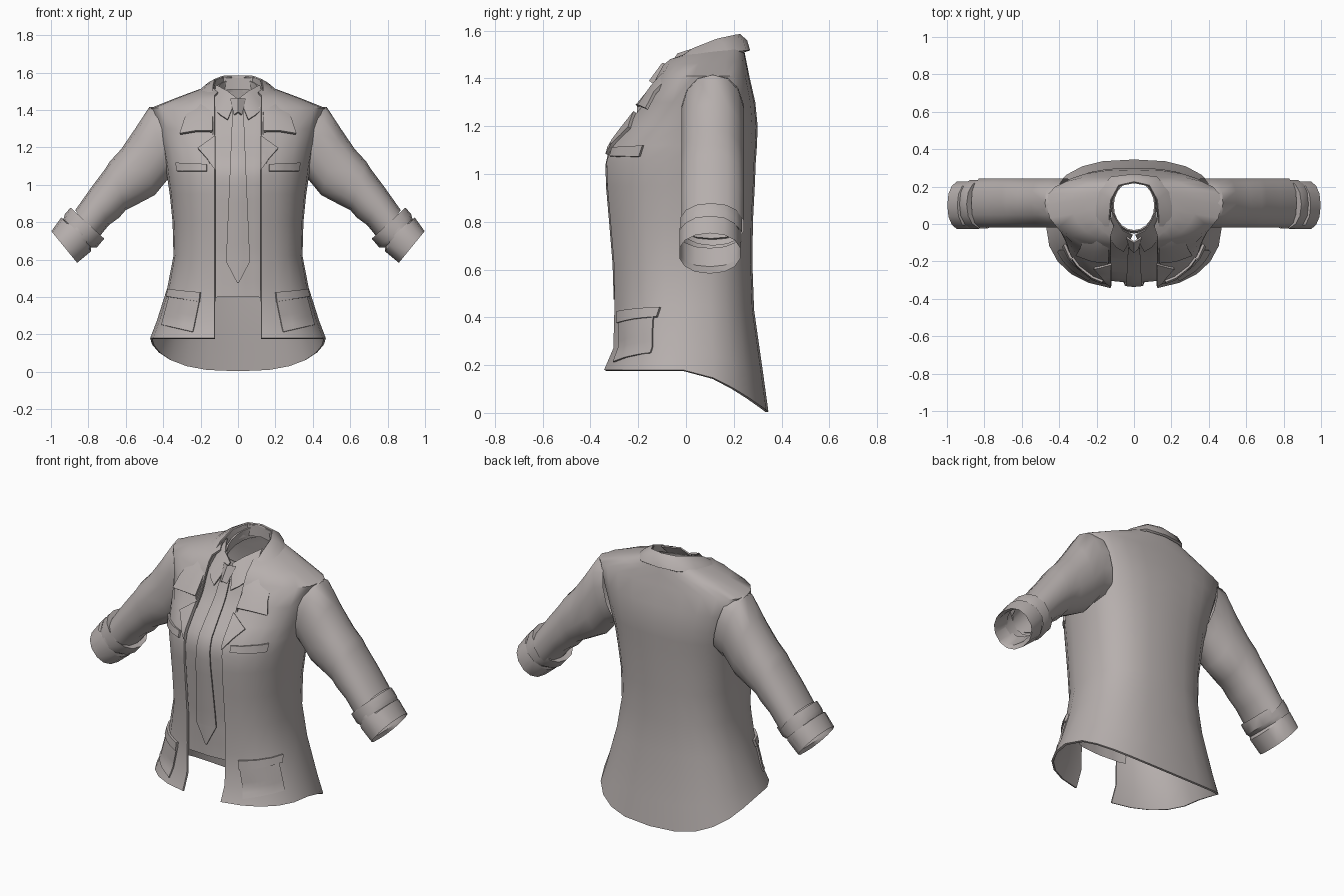
import bpy, math
from mathutils import Vector
from mathutils.bvhtree import BVHTree

if "Cube" in bpy.data.objects:
    bpy.data.objects.remove(bpy.data.objects["Cube"])

cloth = bpy.data.materials.new("warm_grey_cloth")
cloth.diffuse_color = (0.47, 0.43, 0.42, 1)
cloth.use_nodes = True
cloth.node_tree.nodes["Principled BSDF"].inputs["Base Color"].default_value = cloth.diffuse_color


def make(name, verts, faces, thick=0.0, mirror=False, angle=40, offset=-1):
    """Create a smooth cloth object, optionally mirrored in x and thickened."""
    me = bpy.data.meshes.new(name)
    me.from_pydata([tuple(v) for v in verts], [], faces)
    ob = bpy.data.objects.new(name, me)
    bpy.context.collection.objects.link(ob)
    if mirror:
        ob.modifiers.new("mirror", 'MIRROR').merge_threshold = 0.0005
    if thick:
        so = ob.modifiers.new("thickness", 'SOLIDIFY')
        so.thickness, so.offset = thick, offset
    dg = bpy.context.evaluated_depsgraph_get()
    ob.data = bpy.data.meshes.new_from_object(ob.evaluated_get(dg))
    ob.modifiers.clear()
    ob.data.materials.clear()
    ob.data.materials.append(cloth)
    ob.data.shade_smooth()
    ob.data.set_sharp_from_angle(angle=math.radians(angle))
    return ob


def grid_faces(rows, cols, wrap=False):
    """Quads for a row-major grid of points."""
    out = []
    for r in range(rows - 1):
        for c in range(cols if wrap else cols - 1):
            d = (c + 1) % cols
            out.append((r * cols + c, r * cols + d, (r + 1) * cols + d, (r + 1) * cols + c))
    return out


# Torso levels: z, half width, widest y, front y, back y, front rise, back rise
LEVELS = [
    (0.18, .470, .00, -.350, .345, .00, -.175),
    (0.27, .435, .00, -.312, .325, .00, -.12),
    (0.45, .378, .00, -.310, .285, .00, -.02),
    (0.62, .345, .00, -.315, .278, 0, 0),
    (0.80, .350, .00, -.330, .280, 0, 0),
    (0.95, .365, .02, -.343, .288, 0, 0),
    (1.05, .380, .03, -.345, .292, 0, 0),
    (1.12, .390, .06, -.325, .297, 0, 0),
    (1.20, .405, .08, -.262, .300, 0, 0),
    (1.30, .435, .10, -.180, .290, 0, 0),
    (1.41, .468, .11, -.125, .265, 0, 0),
    (1.465, .330, .11, -.105, .252, -.01, .01),
    (1.505, .220, .10, -.090, .243, -.03, .015),
    (1.53, .135, .10, -.065, .235, -.06, .02),
]
HALF = 13


def half_ring(level):
    z, w, cy, yf, yb, rf, rb = level
    opening = min(0.125, 0.8 * w)
    a0 = math.asin((opening / w) ** 1.15)
    pts = [Vector((0, yf, z + rf))]
    for i in range(HALF - 1):
        a = a0 + (math.pi - a0) * i / (HALF - 2)
        s, c = max(math.sin(a), 0), math.cos(a)
        n = 2.3 if c > 0 else 2.6
        f = abs(c) ** (2 / n)
        x = w * s ** (2 / n) if i < HALF - 2 else 0
        if i == 0:
            x = opening
        depth, rise = (yf - cy, rf) if c > 0 else (yb - cy, rb)
        pts.append(Vector((x, cy + depth * f, z + rise * f ** 1.5)))
    return pts


# Full torso surface, used for draping; the jacket leaves out the front strip
half = [half_ring(l) for l in LEVELS]
full = []
for h in half:
    full += h + [Vector((-p.x, p.y, p.z)) for p in reversed(h[1:-1])]
torso_faces = grid_faces(len(half), 2 * HALF - 2, True)
bvh = BVHTree.FromPolygons(full, torso_faces)
body = [p for h in half for p in h[1:]]
make("jacket_body", body, grid_faces(len(half), HALF - 1), 0.012, True, 50)


def drape(name, quad, lift, nu=6, nv=4, thick=0.008, mirror=True):
    """Bilinear patch of four (x, z) corners laid on the torso front."""
    a, b, c, d = [Vector(q) for q in quad]
    verts = []
    for j in range(nv + 1):
        for i in range(nu + 1):
            u, v = i / nu, j / nv
            p = a.lerp(b, u).lerp(d.lerp(c, u), v)
            hit, nor, _, _ = bvh.ray_cast(Vector((p.x, -2, p.y)), Vector((0, 1, 0)))
            if hit is None:
                hit, nor, _, _ = bvh.find_nearest(Vector((p.x, -.3, p.y)))
            if nor.y > 0:
                nor = -nor
            verts.append(hit + nor * lift)
    return make(name, verts, grid_faces(nv + 1, nu + 1), thick, mirror, 35)


# Shirt front and tie
drape("shirt_front", [(-.17, .40), (.17, .40), (.17, 1.43), (-.17, 1.43)], -.028, 8, 24, 0, False)
drape("tie_blade", [(-.065, .59), (.065, .59), (.030, 1.40), (-.030, 1.40)], -.008, 4, 18, .008, False)
drape("tie_tip", [(-.005, .475), (.005, .475), (.065, .59), (-.065, .59)], -.008, 4, 2, .008, False)
make("tie_knot", [(-.022, -.135, 1.375), (.022, -.135, 1.375), (.042, -.075, 1.46), (-.042, -.075, 1.46),
                  (0, -.155, 1.39), (0, -.10, 1.465)],
     [(0, 4, 5, 3), (4, 1, 2, 5)], 0.01)

# Shirt neck band: tapered ring, high at the back
band = []
for lo, k in ((0, 1.08), (1, 1.0)):
    for i in range(20):
        a = 2 * math.pi * i / 20
        t = (1 - math.cos(a)) / 2
        z = (1.40 + .10 * t, 1.465 + .10 * t)[lo]
        band.append((.116 * k * math.sin(a), .098 - .138 * k * math.cos(a), z))
make("shirt_neck_band", band, grid_faces(2, 20, True), 0.008, False, 50)

# Shirt collar leaves
make("shirt_collar", [(.008, -.062, 1.465), (.06, -.035, 1.505), (.118, .06, 1.535),
                      (.055, -.150, 1.35), (.095, -.125, 1.375), (.137, -.075, 1.415)],
     [(0, 3, 4, 1), (1, 4, 5, 2)], 0.008, True)

# Jacket collar: strip from back of neck down to the notch
INNER = [(0, .222, 1.58), (.08, .205, 1.577), (.122, .13, 1.56), (.132, .03, 1.52),
         (.134, -.07, 1.45), (.135, -.135, 1.37), (.135, -.205, 1.285)]
OUTER = [(0, .262, 1.515), (.12, .248, 1.513), (.19, .17, 1.505), (.235, .04, 1.475),
         (.262, -.06, 1.41), (.288, -.13, 1.34), (.31, -.165, 1.272)]
strip = []
for p, q in zip(INNER, OUTER):
    p, q = Vector(p), Vector(q)
    mid = p.lerp(q, .5)
    hit, nor, _, _ = bvh.find_nearest(mid)
    mid = mid + Vector((0, -.012 if mid.y < 0 else .008, .008))
    strip += [p, mid, q]
make("jacket_collar", strip, grid_faces(len(INNER), 3), 0.014, True, 45, 0)
make("collar_stand", [v for p in INNER for v in (p, (p[0] * .97, p[1], p[2] - .07))],
     grid_faces(len(INNER), 2), 0.006, True, 45, 0)

# Lapels, welts and pockets
drape("lapel", [(.122, 1.08), (.15, 1.12), (.212, 1.19), (.122, 1.255)], .014, 4, 6, .014)
drape("chest_pocket", [(.165, 1.072), (.32, 1.072), (.325, 1.118), (.165, 1.108)], .012, 6, 2, .012)
drape("hip_pocket", [(.24, .212), (.405, .25), (.365, .40), (.205, .385)], .007, 6, 6, .008)
drape("hip_pocket_flap", [(.205, .375), (.372, .40), (.365, .44), (.20, .425)], .014, 6, 2, .014)


def sleeve(name, stations, ymid, yrad, thick=0.0, n=14):
    """Tube through (top x, top z, bottom x, bottom z) stations."""
    verts = []
    for tx, tz, bx, bz in stations:
        t, b = Vector((tx, 0, tz)), Vector((bx, 0, bz))
        m, r = (t + b) / 2, (t - b) / 2
        for i in range(n):
            a = 2 * math.pi * i / n
            c, s = math.cos(a), math.sin(a)
            c = math.copysign(abs(c) ** .9, c)
            s = math.copysign(abs(s) ** .9, s)
            verts.append(m + r * c + Vector((0, ymid + yrad * s, 0)))
    make(name, verts, grid_faces(len(stations), n, True), thick, True, 38)


# Sleeve with slight elbow folds, then the rolled cuff in two layers
sleeve("sleeve", [(.41, 1.42, .32, 1.06), (.475, 1.415, .375, 1.03), (.55, 1.30, .445, .945),
                  (.625, 1.19, .54, .895), (.685, 1.125, .60, .865), (.71, 1.085, .635, .825),
                  (.785, .985, .69, .785), (.87, .865, .76, .70)], .112, .134)
sleeve("cuff_upper", [(.865, .85, .75, .73), (.895, .878, .715, .712), (.925, .845, .755, .665),
                      (.935, .81, .785, .665)], .105, .132)
sleeve("cuff_lower", [(.925, .81, .785, .69), (.945, .825, .785, .645), (.998, .752, .86, .583),
                      (.975, .752, .862, .612), (.90, .82, .79, .69)], .10, .130)
